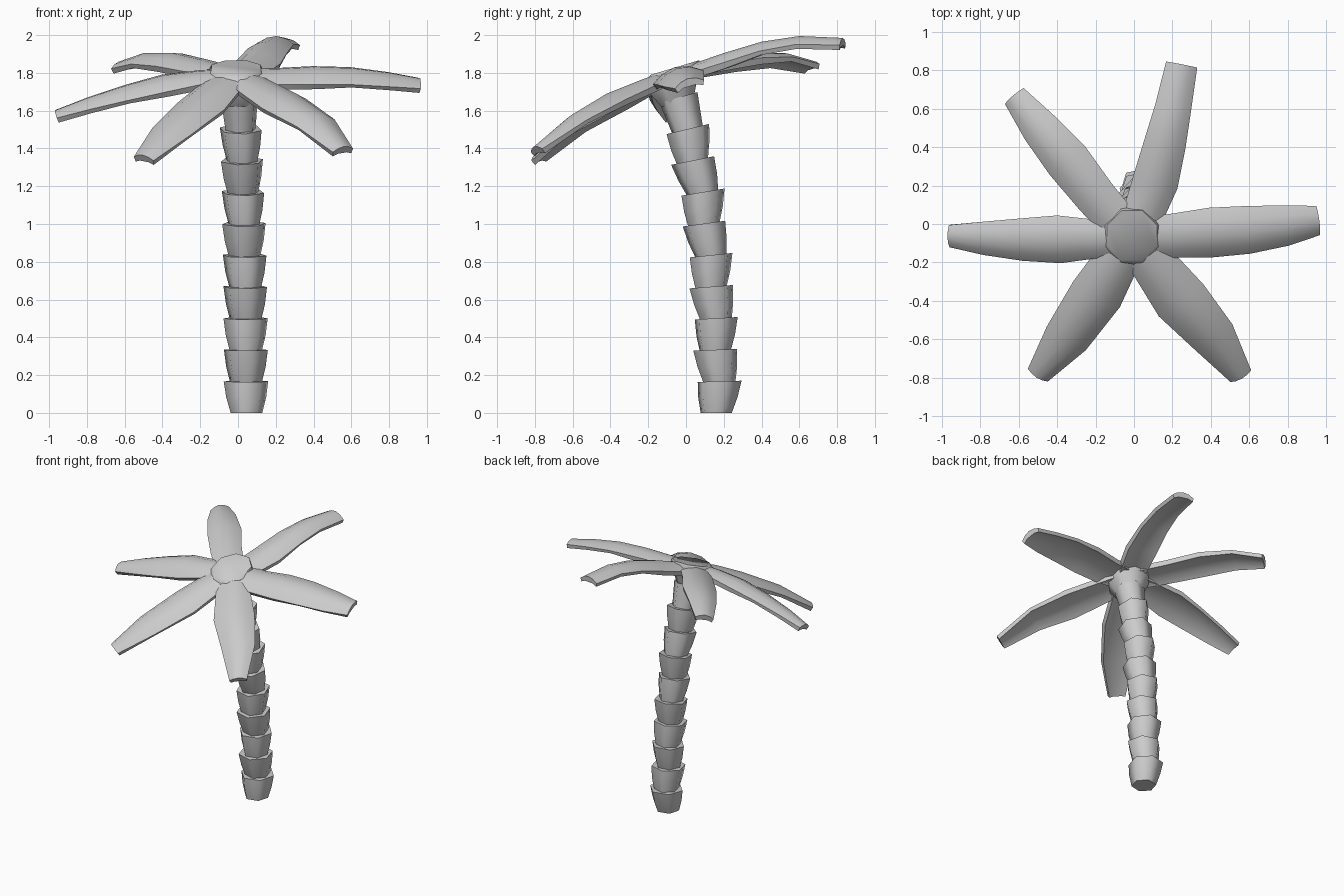
import bpy, bmesh, math, random
from mathutils import Vector

random.seed(4)
if "Cube" in bpy.data.objects:
    bpy.data.objects.remove(bpy.data.objects["Cube"])

grey = bpy.data.materials.new("plain_grey")
grey.use_nodes = True
COLOUR = (0.6, 0.6, 0.6, 1)
grey.diffuse_color = COLOUR
grey.node_tree.nodes["Principled BSDF"].inputs["Base Color"].default_value = COLOUR


def loft(name, rings, angle):
    """Skin a list of equal point rings and cap both ends."""
    bm = bmesh.new()
    loops = [[bm.verts.new(p) for p in ring] for ring in rings]
    n = len(loops[0])
    for a, b in zip(loops, loops[1:]):
        for i in range(n):
            j = (i + 1) % n
            bm.faces.new((a[i], a[j], b[j], b[i]))
    bm.faces.new(loops[0])
    bm.faces.new(loops[-1])
    bmesh.ops.recalc_face_normals(bm, faces=bm.faces)
    mesh = bpy.data.meshes.new(name)
    bm.to_mesh(mesh)
    bm.free()
    mesh.materials.append(grey)
    obj = bpy.data.objects.new(name, mesh)
    bpy.context.collection.objects.link(obj)
    bpy.ops.object.select_all(action="DESELECT")
    obj.select_set(True)
    bpy.context.view_layer.objects.active = obj
    bpy.ops.object.shade_smooth_by_angle(angle=math.radians(angle))
    return obj


def ring(centre, radius, slope, sides, turn):
    """Polygon ring leaning forward by the given slope."""
    cx, cy, cz = centre
    points = []
    for i in range(sides):
        a = turn + math.tau * i / sides
        x, y = radius * math.cos(a), radius * math.sin(a)
        points.append((cx + x, cy + y, cz + y * slope))
    return points


# Trunk: stacked cups that flare upward and lean to the front
top_y = [.178, .155, .16, .133, .133, .095, .09, .035, .01, -.04]
below = Vector((.045, .16, 0))
low_slope = 0
for k, y in enumerate(top_y):
    t = k / 9
    top = Vector((.042 - .035 * t ** 2, y, .167 * (k + 1)))
    slope = .03 + .25 * t ** 1.5
    turn = math.radians(15 + 30 * random.randint(0, 1) + random.uniform(-4, 4))
    size = .121 - .006 * t - (.012 if k == 9 else 0)
    loft(f"trunk_cup_{k + 1}",
         [ring(below, .086 - .004 * t, low_slope, 6, turn),
          ring(below.lerp(top, .5), size * .9, (slope + low_slope) / 2, 6, turn),
          ring(top, size, slope, 6, turn)], 65)
    below, low_slope = top - Vector((0, 0, .012)), slope

# Crown: tilted hub joining the trunk to the leaves
loft("crown_hub",
     [ring((0, -.045, 1.64), .09, .25, 8, .39),
      ring((-.01, -.07, 1.745), .145, .3, 8, .39),
      ring((-.01, -.065, 1.79), .16, .3, 8, .39),
      ring((-.01, -.06, 1.828), .14, .3, 8, .39)], 50)

# Leaves: arched blades following a ridge line, with a width at each point
HUB = (-.01, -.08, 1.815)
UP = Vector((0, -.29, .96)).normalized()
leaves = {
    "right_leaf": ([HUB, (-.2, -.09, 1.81), (-.4, -.095, 1.785), (-.6, -.095, 1.73),
                    (-.8, -.085, 1.665), (-.97, -.07, 1.6)], (.2, .21, .26, .23, .18, .12)),
    "left_leaf": ([HUB, (.2, -.075, 1.82), (.4, -.06, 1.83), (.6, -.045, 1.825),
                   (.8, -.02, 1.8), (.965, .01, 1.77)], (.2, .24, .27, .26, .22, .16)),
    "back_left_leaf": ([HUB, (.06, .07, 1.86), (.11, .2, 1.905), (.16, .4, 1.965),
                        (.205, .6, 1.995), (.25, .83, 1.985)], (.2, .22, .24, .22, .19, .165)),
    "back_right_leaf": ([HUB, (-.2, .13, 1.87), (-.35, .32, 1.905), (-.5, .5, 1.905),
                         (-.63, .667, 1.86)], (.2, .22, .24, .2, .13)),
    "front_right_leaf": ([HUB, (-.1, -.22, 1.765), (-.2, -.39, 1.675), (-.36, -.62, 1.53),
                          (-.505, -.8, 1.365)], (.2, .24, .28, .24, .125)),
    "front_left_leaf": ([HUB, (.1, -.22, 1.77), (.25, -.42, 1.69), (.42, -.61, 1.575),
                         (.56, -.805, 1.41)], (.2, .24, .29, .24, .125)),
}
for name, (path, widths) in leaves.items():
    pts = [Vector(p) for p in path]
    rings = []
    for i, (p, w) in enumerate(zip(pts, widths)):
        along = (pts[min(i + 1, len(pts) - 1)] - pts[max(i - 1, 0)]).normalized()
        side = along.cross(UP).normalized()
        normal = side.cross(along)
        arch = w * (.1 if i == 0 else .2)
        thick = .05 if i < 3 else .038
        upper = [p + side * w * s / 2 - normal * arch * s * s for s in (-1, -.55, 0, .55, 1)]
        lower = [p + side * w * s / 2 - normal * (arch * s * s * .8 + thick)
                 for s in (.9, .45, -.45, -.9)]
        rings.append(upper + lower)
    loft(name, rings, 50)
